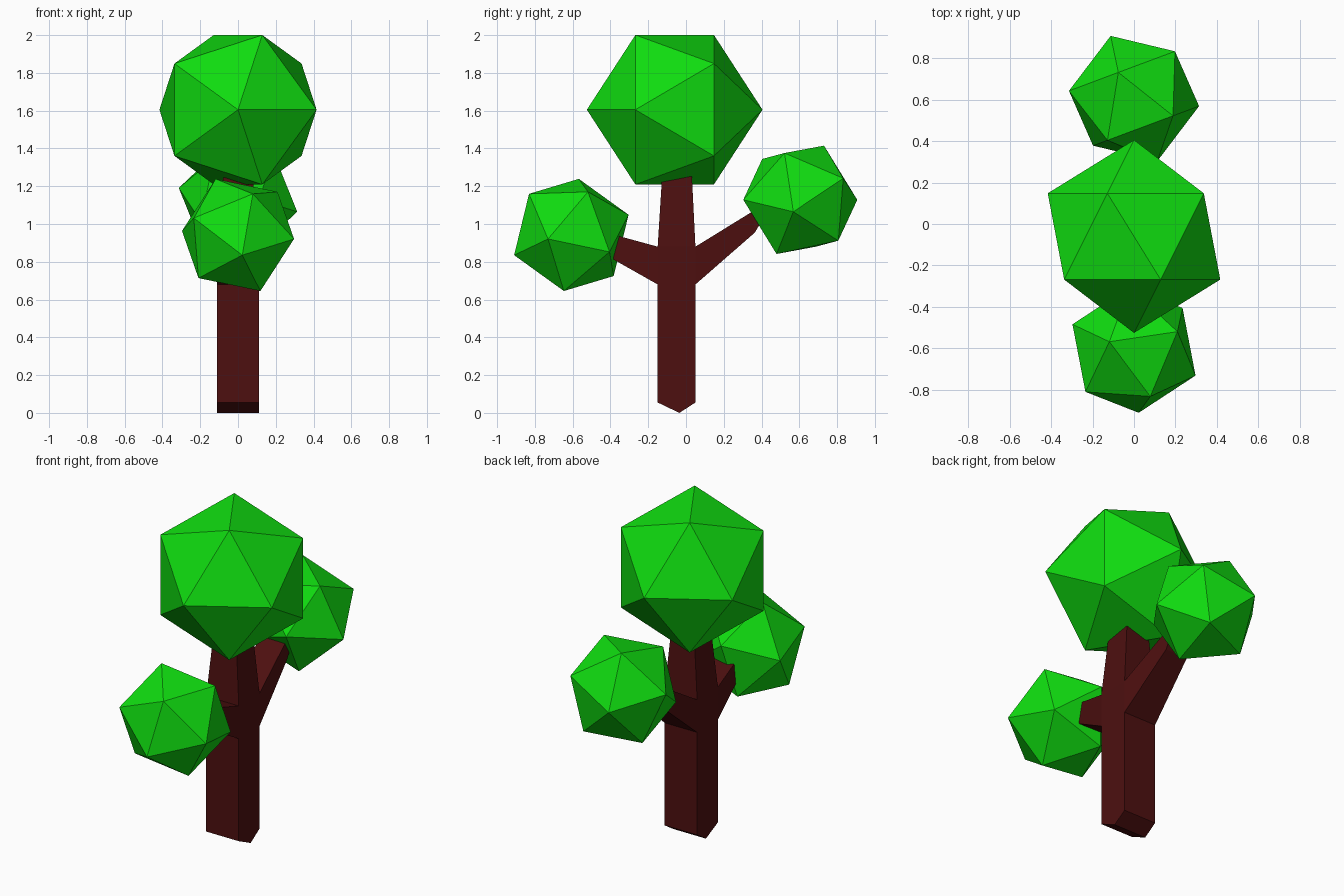
import bpy, bmesh
from mathutils import Vector, Matrix

if "Cube" in bpy.data.objects:
    bpy.data.objects.remove(bpy.data.objects["Cube"])


def material(name, rgb):
    m = bpy.data.materials.new(name)
    m.diffuse_color = (*rgb, 1)
    m.use_nodes = True
    m.node_tree.nodes["Principled BSDF"].inputs["Base Color"].default_value = m.diffuse_color
    return m


leaf = material("leaf_green", (0.005, 0.72, 0.005))
bark = material("bark_brown", (0.075, 0.005, 0.005))


def finish(bm, name, mat):
    bmesh.ops.recalc_face_normals(bm, faces=bm.faces[:])
    me = bpy.data.meshes.new(name)
    bm.to_mesh(me)
    bm.free()
    me.materials.append(mat)
    ob = bpy.data.objects.new(name, me)
    bpy.context.collection.objects.link(ob)


# Foliage: icosahedron turned so one corner points along "tip"
# and a neighbouring corner leans towards "side"
def foliage(name, centre, radius, tip, side):
    z = Vector(tip).normalized()
    x = Vector(side)
    x = (x - z * x.dot(z)).normalized()
    y = z.cross(x)
    mat = Matrix((x, y, z)).transposed().to_4x4()
    mat.translation = centre
    bm = bmesh.new()
    bmesh.ops.create_icosphere(bm, subdivisions=1, radius=radius, matrix=mat)
    finish(bm, name, leaf)


foliage("crown_foliage", (0, -0.06, 1.605), 0.465, (0, -1, 0), (1, 0, 0))
foliage("front_foliage", (0, -0.607, 0.942), 0.322, (-0.12, 0.04, 0.30), (0.08, -0.225, 0.215))
foliage("back_foliage", (0, 0.605, 1.128), 0.322, (-0.075, 0.125, 0.285), (0.2, 0.23, 0.115))


# Trunk: central block with each limb extruded from one of its faces
bm = bmesh.new()
bmesh.ops.create_cube(bm, size=1, matrix=Matrix.Translation((0, -0.05, 0.78))
                      @ Matrix.Diagonal((0.22, 0.2, 0.2, 1)))


def extrude_to(face, low, high, half):
    new = bmesh.ops.extrude_discrete_faces(bm, faces=[face])["faces"][0]
    verts = sorted(new.verts, key=lambda v: v.co.y + v.co.z)
    for v, (y, z) in zip(verts, (low, low, high, high)):
        v.co = (half if v.co.x > 0 else -half, y, z)
    return new


def limb(direction, low, high, ridge, half):
    bm.normal_update()
    face = max(bm.faces, key=lambda f: f.normal.dot(Vector(direction))
               - 5 * (f not in core))
    end = extrude_to(face, low, high, half)
    extrude_to(end, ridge, ridge, half)


core = set(bm.faces)
faces = {d: max(core, key=lambda f: f.normal.dot(Vector(d)))
         for d in ((0, 0, -1), (0, 0, 1), (0, -1, 0), (0, 1, 0))}
limbs = (
    ((0, 0, -1), (-0.15, 0.055), (0.05, 0.055), (-0.035, 0), 0.11),       # base
    ((0, 0, 1), (-0.125, 1.28), (0.03, 1.28), (-0.05, 1.33), 0.075),      # top
    ((0, -1, 0), (-0.38, 0.81), (-0.37, 0.94), (-0.43, 0.87), 0.075),     # front branch
    ((0, 1, 0), (0.365, 0.955), (0.35, 1.065), (0.42, 1.05), 0.075),      # back branch
)
for d, low, high, ridge, half in limbs:
    end = extrude_to(faces[d], low, high, half)
    extrude_to(end, ridge, ridge, half)
# Weld the end caps into ridges
bmesh.ops.remove_doubles(bm, verts=bm.verts[:], dist=0.001)
finish(bm, "trunk", bark)
